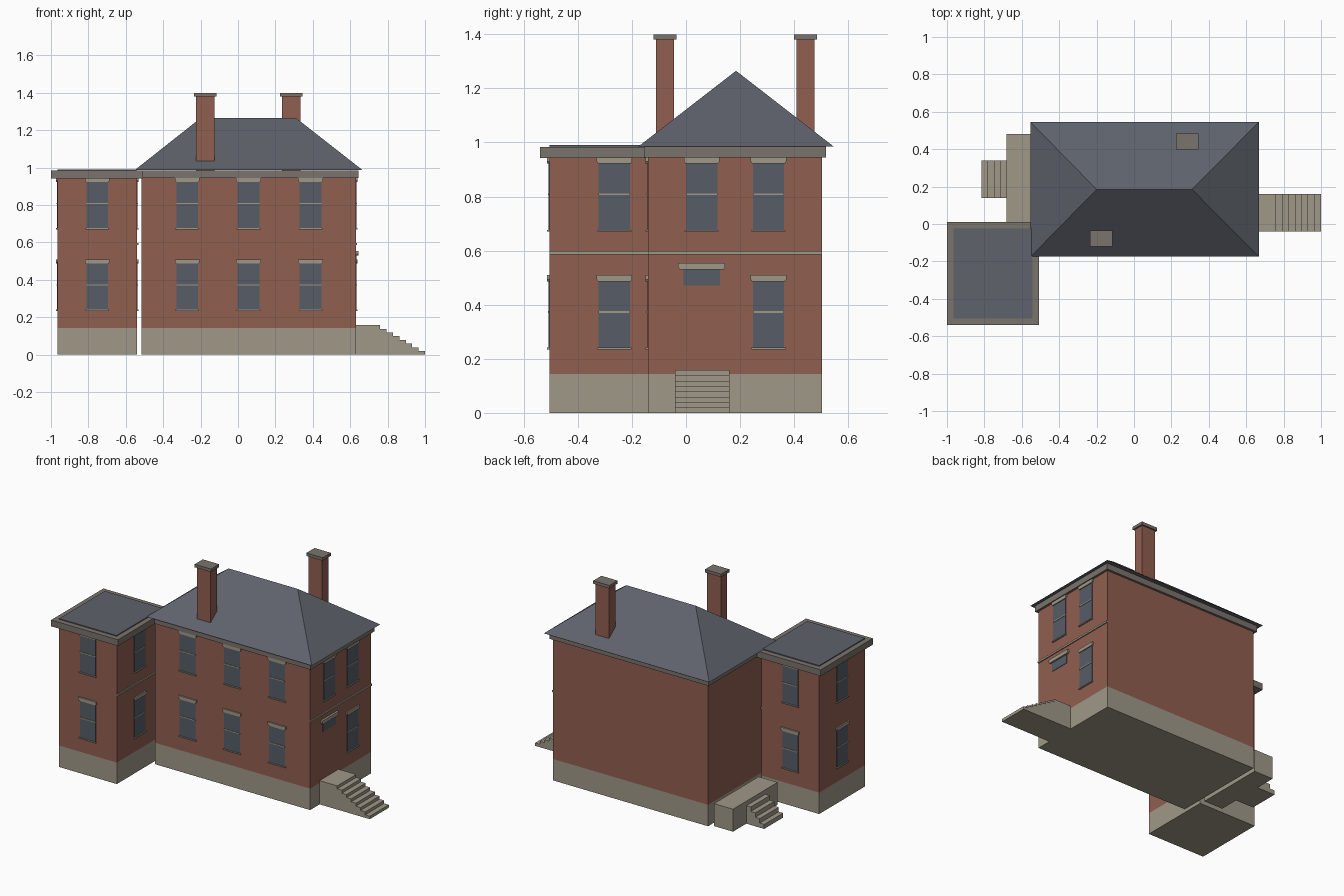
import bpy, bmesh
from math import radians
from mathutils import Matrix, Vector

cube = bpy.data.objects.get("Cube")
if cube:
    bpy.data.objects.remove(cube, do_unlink=True)


def material(name, rgb):
    m = bpy.data.materials.new(name)
    m.use_nodes = True
    m.diffuse_color = (*rgb, 1)
    m.node_tree.nodes["Principled BSDF"].inputs["Base Color"].default_value = (*rgb, 1)
    return m


BRICK = material("brick", (0.28, 0.113, 0.08))
STONE = material("pale stone", (0.35, 0.315, 0.25))
TRIM = material("grey trim", (0.195, 0.172, 0.148))
SLATE = material("slate", (0.112, 0.122, 0.147))
GLASS = material("window glass", (0.093, 0.107, 0.136))


def make(name, verts, faces, mat, matrix=Matrix()):
    bm = bmesh.new()
    vs = [bm.verts.new(matrix @ Vector(v)) for v in verts]
    for f in faces:
        bm.faces.new([vs[i] for i in f])
    bmesh.ops.recalc_face_normals(bm, faces=bm.faces)
    mesh = bpy.data.meshes.new(name)
    bm.to_mesh(mesh)
    bm.free()
    mesh.materials.append(mat)
    obj = bpy.data.objects.new(name, mesh)
    bpy.context.collection.objects.link(obj)
    return obj


def prism(name, outline, y0, y1, mat, matrix=Matrix()):
    """Extrude an x-z outline from y0 to y1."""
    n = len(outline)
    verts = [(x, y, z) for y in (y0, y1) for x, z in outline]
    faces = [tuple(range(n)), tuple(range(n, 2 * n))]
    faces += [(i, (i + 1) % n, n + (i + 1) % n, n + i) for i in range(n)]
    return make(name, verts, faces, mat, matrix)


def box(name, x, y, z, mat, matrix=Matrix()):
    outline = [(x[0], z[0]), (x[1], z[0]), (x[1], z[1]), (x[0], z[1])]
    return prism(name, outline, y[0], y[1], mat, matrix)


def stairs(name, x_top, x_end, y, height, steps, landing, mat):
    """Solid flight descending from x_top to x_end."""
    run = (x_end - x_top) / steps
    rise = height / (steps + landing)
    top = height if landing else height - 0
    outline = [(x_top, 0)]
    for i in range(steps):
        z = rise * (steps - i)
        outline += [(x_top + run * i, z), (x_top + run * (i + 1), z)]
    outline.append((x_end, 0))
    return prism(name, outline, y[0], y[1], mat)


# Brick walls on stone foundations, main house and side wing
MAIN_X, MAIN_Y = (-0.515, 0.63), (-0.14, 0.503)
WING_X, WING_Y = (-0.965, -0.54), (-0.505, -0.025)
for part, x, y in (("main", MAIN_X, MAIN_Y), ("wing", WING_X, WING_Y)):
    box(part + "_foundation", x, y, (0, 0.143), STONE)
    box(part + "_walls", x, y, (0.143, 0.95), BRICK)

# Cornices and roofs
box("main_cornice", (-0.53, 0.645), (-0.155, 0.518), (0.945, 0.985), TRIM)
box("wing_cornice", (-1.0, -0.507), (-0.54, 0.01), (0.942, 0.984), TRIM)
box("wing_roof", (-0.965, -0.542), (-0.505, -0.025), (0.98, 0.99), SLATE)
x0, x1, y0, y1, eave, ridge = -0.553, 0.667, -0.175, 0.545, 0.986, 1.265
make("main_roof",
     [(x0, y0, eave), (x1, y0, eave), (x1, y1, eave), (x0, y1, eave),
      (-0.2, 0.185, ridge), (0.31, 0.185, ridge)],
     [(0, 1, 2, 3), (0, 1, 5, 4), (1, 2, 5), (2, 3, 4, 5), (3, 0, 4)], SLATE)

# Chimneys
for name, cx, cy in (("front", -0.175, -0.078), ("back", 0.285, 0.442)):
    box(name + "_chimney", (cx - 0.05, cx + 0.05), (cy - 0.033, cy + 0.033), (0.95, 1.382), BRICK)
    box(name + "_chimney_cap", (cx - 0.06, cx + 0.06), (cy - 0.043, cy + 0.043), (1.38, 1.4), TRIM)


def lintel(name, half, z0, z1, depth, matrix):
    prism(name, [(-half + 0.006, z0), (half - 0.006, z0), (half, z0 + 0.008), (half, z1),
                 (-half, z1), (-half, z0 + 0.008)], -depth, 0, STONE, matrix)


def window(name, x, y, angle, sill):
    """Sash window on a wall; at angle 0 it faces the front."""
    m = Matrix.Translation((x, y, sill)) @ Matrix.Rotation(radians(angle), 4, "Z")
    box(name + "_glass", (-0.058, 0.058), (-0.003, 0), (0, 0.245), GLASS, m)
    box(name + "_sash_bar", (-0.058, 0.058), (-0.006, 0), (0.128, 0.135), STONE, m)
    box(name + "_sill", (-0.063, 0.063), (-0.009, 0), (-0.007, 0), STONE, m)
    lintel(name + "_lintel", 0.066, 0.245, 0.268, 0.009, m)


# Windows on both floors
wing_cx, wing_cy = sum(WING_X) / 2, sum(WING_Y) / 2
places = [("main_front", x, MAIN_Y[0], 0) for x in (-0.272, 0.056, 0.388)]
places += [("main_right", MAIN_X[1], 0.305, 90),
           ("wing_front", wing_cx, WING_Y[0], 0), ("wing_back", wing_cx, WING_Y[1], 180),
           ("wing_right", WING_X[1], wing_cy, 90), ("wing_left", WING_X[0], wing_cy, -90)]
for name, x, y, angle in places:
    window(name + "_lower_window", x, y, angle, 0.241)
    window(name + "_upper_window", x, y, angle, 0.677)
window("main_entry_upper_window", MAIN_X[1], 0.058, 90, 0.677)

# Entrance transom and its hood
entry = Matrix.Translation((MAIN_X[1], 0.058, 0)) @ Matrix.Rotation(radians(90), 4, "Z")
box("entry_transom", (-0.068, 0.068), (-0.003, 0), (0.472, 0.531), GLASS, entry)
lintel("entry_hood", 0.087, 0.53, 0.555, 0.014, entry)

# String courses on the right-hand walls
for name, x, y in (("main", MAIN_X[1], MAIN_Y), ("wing", WING_X[1], WING_Y)):
    box(name + "_string_course", (x, x + 0.007), y, (0.586, 0.598), STONE)

# Right entrance landing and steps
box("right_landing", (MAIN_X[1], 0.76), (-0.04, 0.16), (0, 0.158), STONE)
stairs("right_steps", 0.76, 1.0, (-0.04, 0.16), 0.158, 7, 1, STONE)

# Left porch and steps
box("left_porch", (-0.683, -0.543), (0.01, 0.48), (0, 0.15), STONE)
stairs("left_steps", -0.683, -0.815, (0.14, 0.34), 0.15, 4, 1, STONE)
